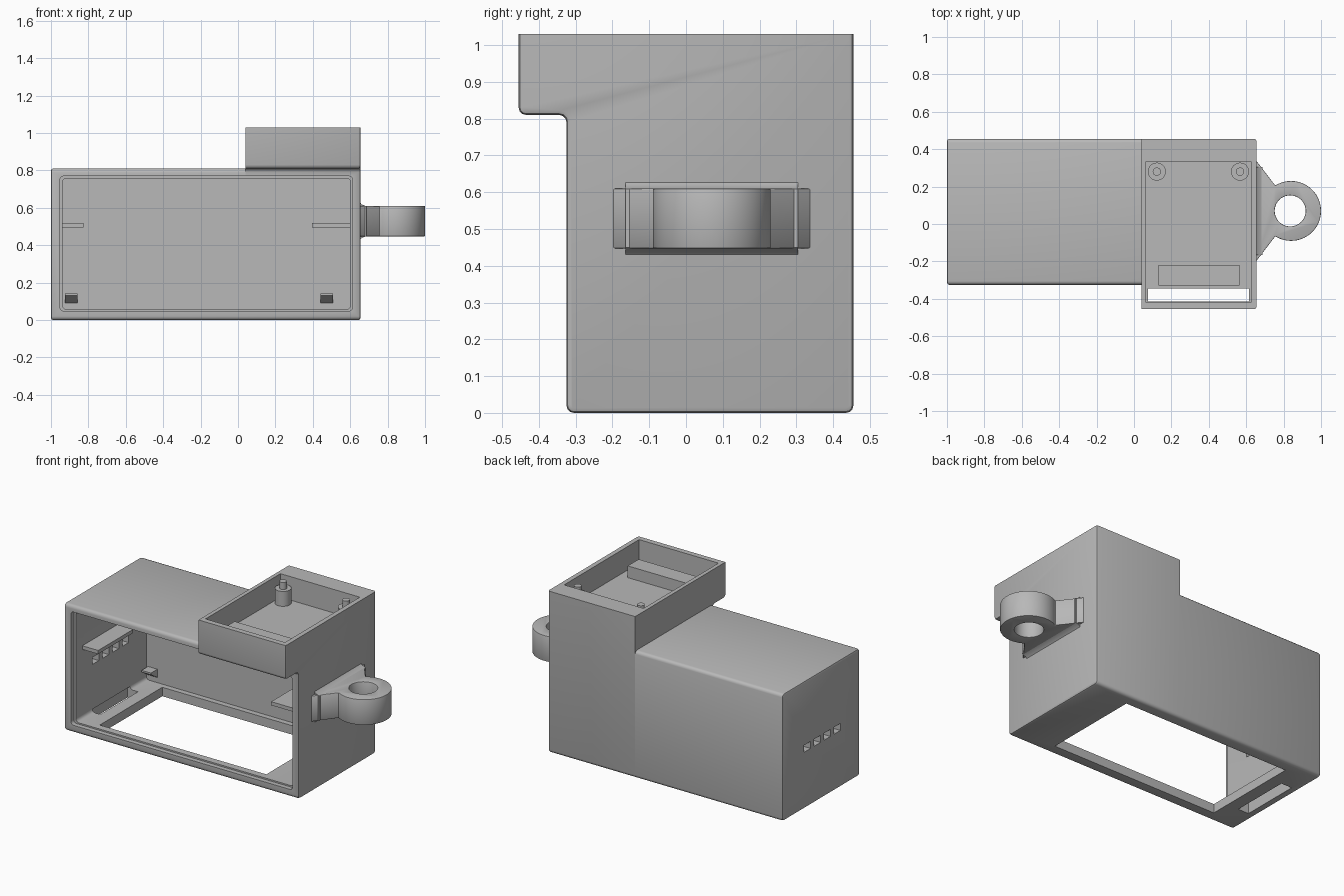
import bpy, bmesh, math

cube = bpy.data.objects.get("Cube")
if cube:
    bpy.data.objects.remove(cube, do_unlink=True)

grey = bpy.data.materials.new("plain grey")
grey.use_nodes = True
grey.diffuse_color = (0.48, 0.48, 0.48, 1)
for node in grey.node_tree.nodes:
    if node.type == 'BSDF_PRINCIPLED':
        node.inputs["Base Color"].default_value = grey.diffuse_color


def prism(name, pts, axis, lo, hi, edit=None):
    """Extrude a 2D outline along an axis; edit may refine the bmesh."""
    def place(p, d):
        v = list(p)
        v.insert("xyz".index(axis), d)
        return v
    bm = bmesh.new()
    a = [bm.verts.new(place(p, lo)) for p in pts]
    b = [bm.verts.new(place(p, hi)) for p in pts]
    bm.faces.new(a)
    bm.faces.new(b[::-1])
    for i in range(len(pts)):
        j = (i + 1) % len(pts)
        bm.faces.new((a[j], a[i], b[i], b[j]))
    bmesh.ops.recalc_face_normals(bm, faces=bm.faces)
    if edit:
        edit(bm)
        bmesh.ops.recalc_face_normals(bm, faces=bm.faces)
    mesh = bpy.data.meshes.new(name)
    bm.to_mesh(mesh)
    bm.free()
    mesh.materials.append(grey)
    obj = bpy.data.objects.new(name, mesh)
    bpy.context.collection.objects.link(obj)
    return obj


def box(name, x, y, z, edit=None):
    outline = [(x[0], z[0]), (x[1], z[0]), (x[1], z[1]), (x[0], z[1])]
    return prism(name, outline, "y", y[0], y[1], edit)


def circle(cx, cy, r, n=40, start=0, end=360):
    closed = end - start == 360
    steps = n if closed else n - 1
    angles = [math.radians(start + (end - start) * i / steps) for i in range(n)]
    return [(cx + r * math.cos(t), cy + r * math.sin(t)) for t in angles]


def bevel(bm, rule, r, segments=3):
    edges = [e for e in bm.edges if rule(*[v.co for v in e.verts])]
    bmesh.ops.bevel(bm, geom=edges, offset=r, offset_type='OFFSET',
                    segments=segments, profile=0.5, affect='EDGES')


def activate(obj):
    bpy.ops.object.select_all(action='DESELECT')
    obj.select_set(True)
    bpy.context.view_layer.objects.active = obj


def cut(obj, cutter):
    mod = obj.modifiers.new("cut", 'BOOLEAN')
    mod.operation = 'DIFFERENCE'
    mod.solver = 'EXACT'
    mod.object = cutter
    activate(obj)
    bpy.ops.object.modifier_apply(modifier=mod.name)


def smooth(obj):
    activate(obj)
    bpy.ops.object.shade_smooth_by_angle(angle=math.radians(35))


TOP = 1.03
LEFT, RIGHT, STEP = -1.0, 0.655, 0.04
FRONT, BACK, ROOF, NOSE = -0.325, 0.455, 0.81, -0.455


# Soften long edges first, then the outer end cap
def soften(end):
    def edit(bm):
        bevel(bm, lambda a, b: abs(a.x - b.x) > 0.1 and a.z < 1, 0.02)
        bevel(bm, lambda a, b: abs(a.x - end) < 1e-4 and abs(b.x - end) < 1e-4
              and min(a.z, b.z) < 1, 0.012, 2)
    return edit


# Housing: long low section and the taller section with an overhang
low_body = prism("low_housing", [(FRONT, 0), (BACK, 0), (BACK, ROOF), (FRONT, ROOF)],
                 "x", LEFT, STEP, soften(LEFT))
tall_body = prism("tall_housing", [(FRONT, 0), (BACK, 0), (BACK, TOP), (NOSE, TOP),
                                   (NOSE, ROOF), (FRONT, ROOF)],
                  "x", STEP, RIGHT, soften(RIGHT))


def round_y(bm):
    bevel(bm, lambda a, b: abs(a.y - b.y) > 0.05, 0.02)


# Cutters: lid recess, main cavity, floor opening, tab slot, tray, tray slot
shared = [
    box("recess_cutter", (-0.952, 0.612), (-0.4, -0.295), (0.048, 0.77), round_y),
    box("cavity_cutter", (-0.937, 0.6), (-0.36, 0.415), (0.057, 0.758), round_y),
    box("floor_cutter", (-0.8, 0.375), (-0.25, 0.38), (-0.1, 0.1)),
]
low_only = [box("tab_slot_cutter", (-0.955, -0.88), (-0.13, 0.25), (-0.1, 0.075))]
for i in range(4):
    y = -0.095 + 0.1 * i
    low_only.append(box("vent_cutter", (-1.1, -0.9), (y - 0.032, y + 0.032), (0.36, 0.405)))
tall_only = [
    box("tray_cutter", (0.065, 0.625), (-0.42, 0.335), (0.88, 1.1)),
    box("tray_slot_cutter", (0.075, 0.615), (-0.415, -0.345), (0.7, 0.95)),
]
for cutter in shared + low_only:
    cut(low_body, cutter)
for cutter in shared + tall_only:
    cut(tall_body, cutter)

# Hinge lug: flared arm ending in a ring
lug_y, lug_x, low, high = 0.07, 0.84, 0.447, 0.61
outline = [(0.645, lug_y - 0.28)] + circle(lug_x, lug_y, 0.16, 40, -122, 122)
outline.append((0.645, lug_y + 0.28))
lug = prism("hinge_lug", outline, "z", low, high)
hole = prism("hole_cutter", circle(lug_x - 0.005, lug_y, 0.083), "z", 0.3, 0.8)
cut(lug, hole)
mod = lug.modifiers.new("soft_edges", 'BEVEL')
mod.width = 0.01
mod.segments = 2
mod.limit_method = 'ANGLE'
mod.angle_limit = math.radians(60)
activate(lug)
bpy.ops.object.modifier_apply(modifier=mod.name)
root = [(0.65, low - 0.022), (0.662, low - 0.008), (0.688, low + 0.002),
        (0.688, high - 0.002), (0.662, high + 0.008), (0.65, high + 0.022)]
lug_root = prism("lug_root", root, "y", lug_y - 0.235, lug_y + 0.235)

for cutter in shared + low_only + tall_only + [hole]:
    bpy.data.objects.remove(cutter, do_unlink=True)
for obj in (low_body, tall_body, lug, lug_root):
    smooth(obj)

# Inner shelves
box("left_end_shelf", (-0.945, -0.825), (-0.23, 0.12), (0.495, 0.518))
box("right_end_shelf", (0.395, 0.61), (-0.23, 0.12), (0.495, 0.518))

# Wedge catches on the back wall
for name, x in (("left_end_catch", -0.925), ("right_end_catch", 0.442)):
    prism(name, [(0.42, 0.143), (0.35, 0.143), (0.35, 0.132), (0.42, 0.087)],
          "x", x, x + 0.066)

# Tray fittings: raised bar and two stepped posts
box("tray_bar", (0.13, 0.565), (-0.33, -0.22), (0.87, 0.955))
for x in (0.122, 0.567):
    smooth(prism("tray_post", circle(x, 0.28, 0.048, 32), "z", 0.87, 0.975))
    smooth(prism("tray_post_pin", circle(x, 0.28, 0.022, 24), "z", 0.97, 1.02))
